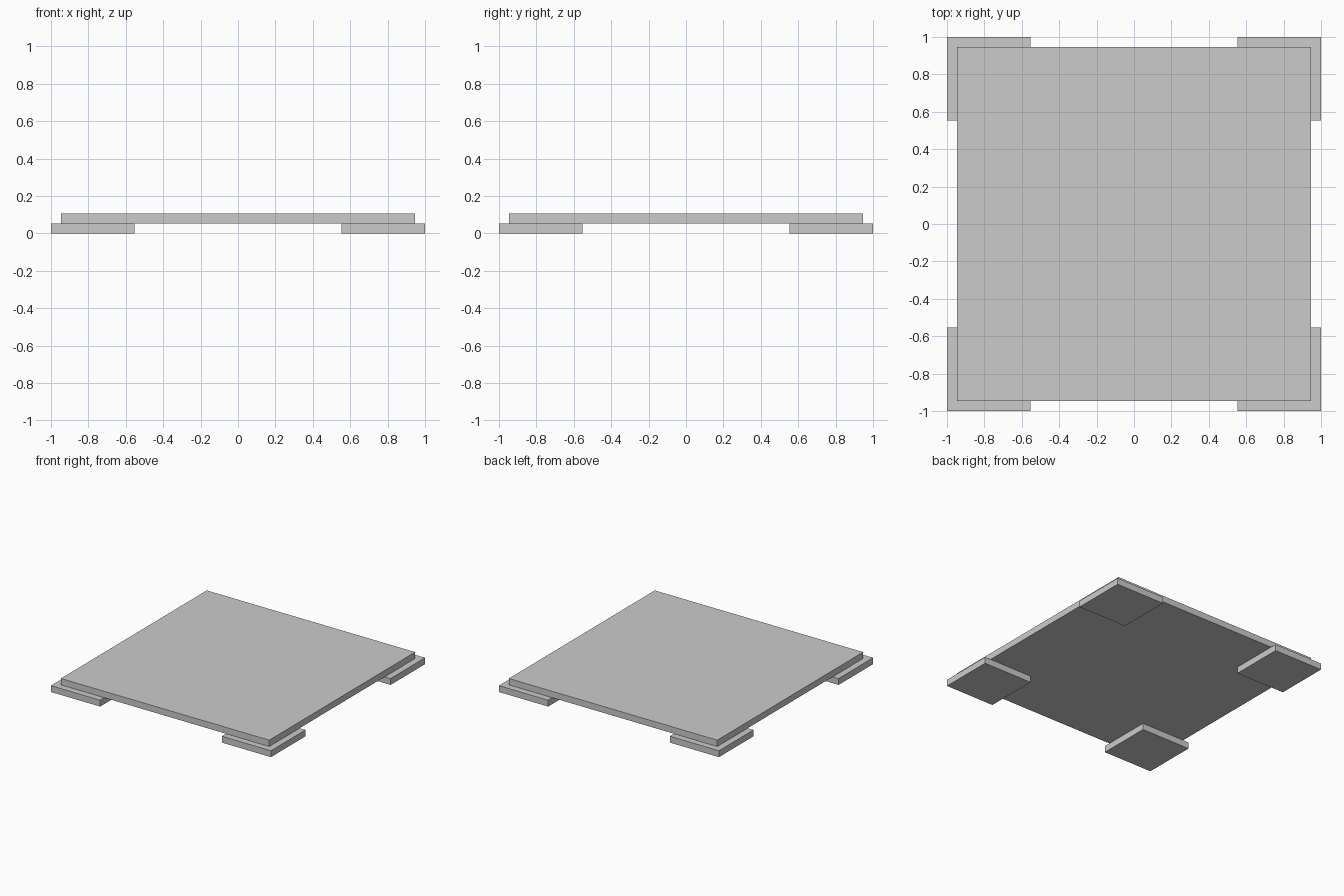
import bpy

if "Cube" in bpy.data.objects:
    bpy.data.objects.remove(bpy.data.objects["Cube"])

THICK = 2 / 38        # thickness of slab and feet
SLAB_HALF = 0.947     # half width of the slab
FOOT_INNER = 0.553    # inner edge of each foot


def box(name, centre, size):
    bpy.ops.mesh.primitive_cube_add(size=1, location=centre)
    obj = bpy.context.object
    obj.name = name
    obj.scale = size
    bpy.ops.object.transform_apply(location=False, rotation=False, scale=True)
    return obj


# Square top slab resting on the feet
box("top_slab", (0, 0, THICK * 1.5), (SLAB_HALF * 2, SLAB_HALF * 2, THICK))

# Four corner feet, projecting slightly past the slab
foot_size = 1 - FOOT_INNER
foot_centre = (1 + FOOT_INNER) / 2
for side_x, sx in (("left", -1), ("right", 1)):
    for side_y, sy in (("front", -1), ("back", 1)):
        box(f"{side_y}_{side_x}_foot",
            (sx * foot_centre, sy * foot_centre, THICK / 2),
            (foot_size, foot_size, THICK))
